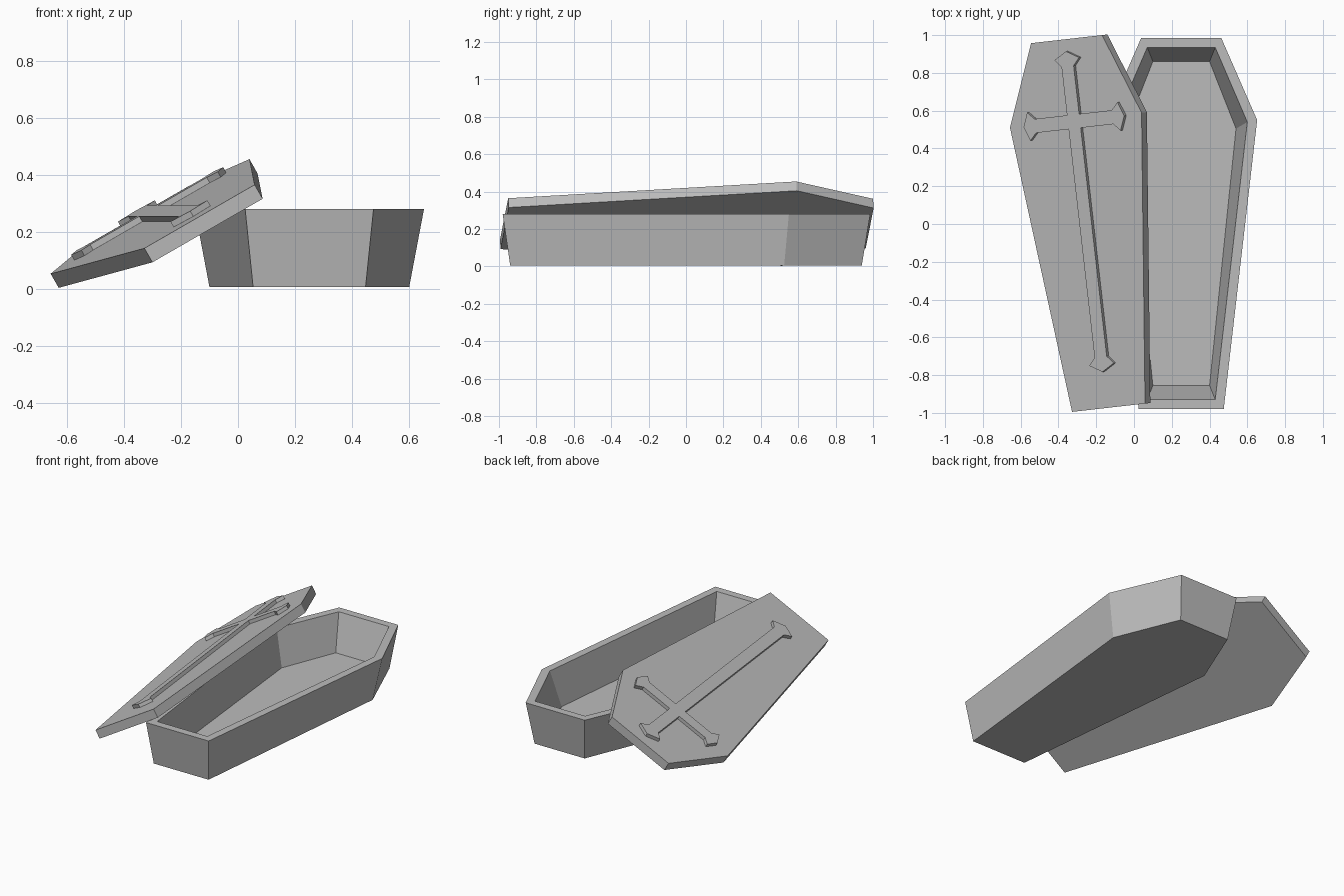
import bpy, bmesh
from math import radians
from mathutils import Matrix

cube = bpy.data.objects.get("Cube")
if cube:
    bpy.data.objects.remove(cube)

GREY = (0.5, 0.5, 0.5, 1)
stone = bpy.data.materials.new("plain grey")
stone.use_nodes = True
stone.diffuse_color = GREY
stone.node_tree.nodes["Principled BSDF"].inputs["Base Color"].default_value = GREY


def mirrored(half):
    """Close a right-hand half outline, front to back, across x = 0."""
    return half + [(-x, y) for x, y in reversed(half) if x > 0]


def coffin(foot, shoulder, head, front, shoulder_y, back):
    return mirrored([(foot, front), (shoulder, shoulder_y), (head, back)])


def loft(name, rings, matrix):
    """Skin a stack of (outline, z) rings and cap both ends."""
    bm = bmesh.new()
    loops = [[bm.verts.new((x, y, z)) for x, y in outline] for outline, z in rings]
    for a, b in zip(loops, loops[1:]):
        for i in range(len(a)):
            j = (i + 1) % len(a)
            bm.faces.new((a[i], a[j], b[j], b[i]))
    bm.faces.new(list(reversed(loops[0])))
    bm.faces.new(loops[-1])
    bmesh.ops.recalc_face_normals(bm, faces=bm.faces)
    mesh = bpy.data.meshes.new(name)
    bm.to_mesh(mesh)
    bm.free()
    mesh.materials.append(stone)
    obj = bpy.data.objects.new(name, mesh)
    obj.matrix_world = matrix
    bpy.context.collection.objects.link(obj)
    return obj


# Hollow box: outer wall up, over the rim, down to the floor
loft("coffin_box", [
    (coffin(0.197, 0.35, 0.18, -0.94, 0.525, 0.94), 0.006),
    (coffin(0.225, 0.402, 0.212, -0.98, 0.55, 0.985), 0.28),
    (coffin(0.18, 0.35, 0.18, -0.93, 0.54, 0.935), 0.28),
    (coffin(0.15, 0.29, 0.15, -0.855, 0.505, 0.86), 0.05),
], Matrix.Translation((0.25, 0, 0)))

# Lid slab leaning against the box; local z = 0 is its upper face
lean = (Matrix.Translation((-0.246, 0.003, 0.2535))
        @ Matrix.Rotation(radians(6.5), 4, "Z")
        @ Matrix.Rotation(radians(-29.8), 4, "Y"))
lid_outline = coffin(0.224, 0.404, 0.218, -0.982, 0.55, 0.982)
loft("lid", [(lid_outline, -0.057), (lid_outline, 0)], lean)

# Raised cross with pointed, flared ends
W, FLARE, STEP = 0.037, 0.075, 0.04
ARM_Y, ARM_NECK, FOOT, HEAD = 0.544, 0.237, -0.71, 0.838
cross = mirrored([
    (0, FOOT - 2 * STEP), (FLARE, FOOT - STEP), (W, FOOT), (W, ARM_Y - W),
    (ARM_NECK, ARM_Y - W), (ARM_NECK + STEP, ARM_Y - FLARE),
    (ARM_NECK + 1.8 * STEP, ARM_Y),
    (ARM_NECK + STEP, ARM_Y + FLARE), (ARM_NECK, ARM_Y + W),
    (W, ARM_Y + W), (W, HEAD), (FLARE, HEAD + STEP), (0, HEAD + 2 * STEP),
])
loft("lid_cross", [(cross, -0.005), (cross, 0.022)], lean)
